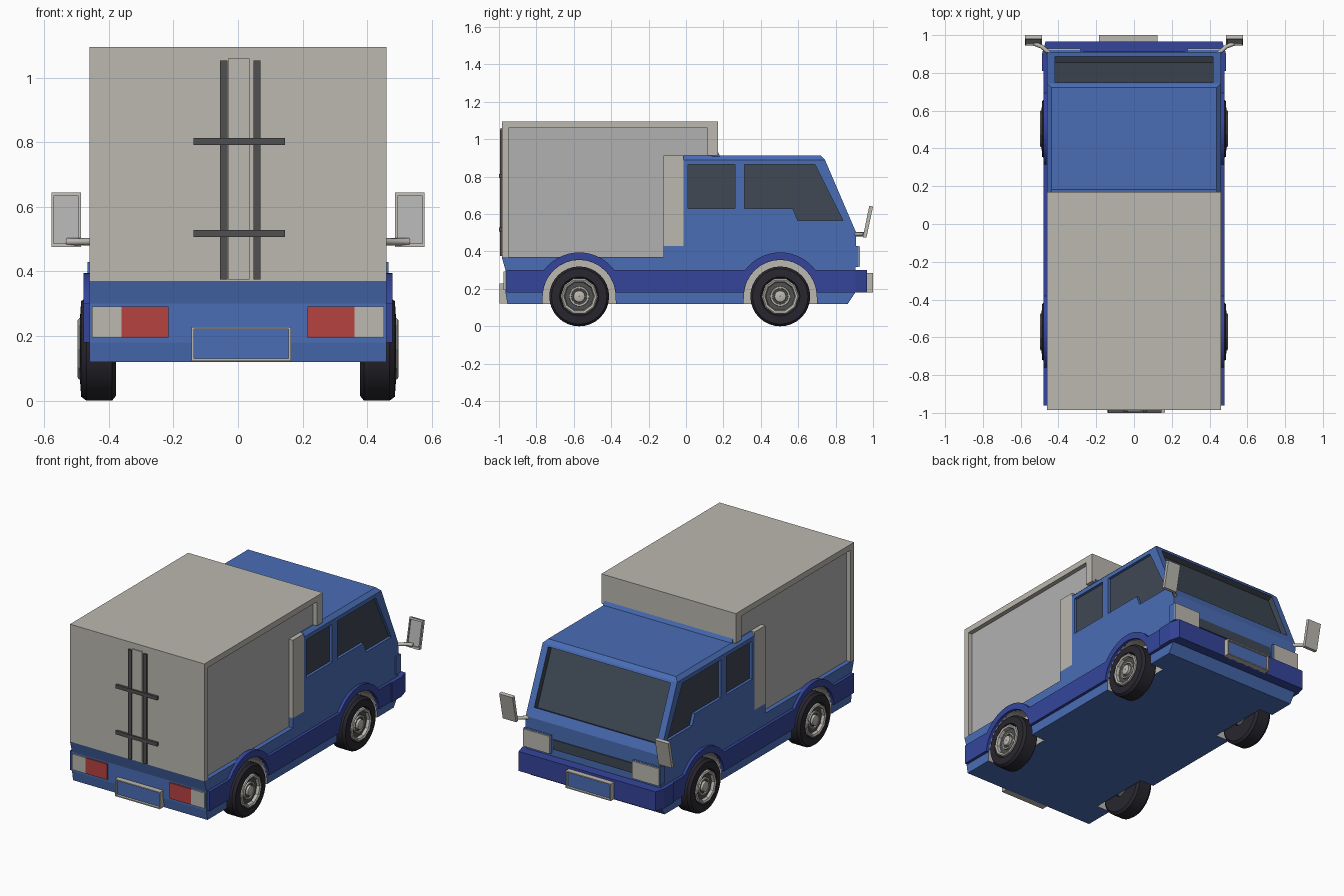
import bpy, bmesh
from math import sin, cos, pi, asin

if "Cube" in bpy.data.objects:
    bpy.data.objects.remove(bpy.data.objects["Cube"])

def material(name, r, g, b):
    m = bpy.data.materials.new(name)
    m.diffuse_color = (r, g, b, 1)
    m.use_nodes = True
    m.node_tree.nodes["Principled BSDF"].inputs["Base Color"].default_value = m.diffuse_color
    return m

BLUE = material("blue", .068, .155, .47)
NAVY = material("navy", .035, .06, .33)
BEIGE = material("beige", .50, .48, .435)
PANEL = material("panel_grey", .44, .44, .44)
GLASS = material("glass", .05, .065, .09)
RED = material("red", .47, .055, .05)
TYRE = material("tyre", .022, .02, .028)
DARK = material("dark_metal", .08, .08, .08)

def finish(name, bm, mat):
    bmesh.ops.recalc_face_normals(bm, faces=bm.faces)
    me = bpy.data.meshes.new(name)
    bm.to_mesh(me)
    bm.free()
    me.materials.append(mat)
    ob = bpy.data.objects.new(name, me)
    bpy.context.collection.objects.link(ob)
    return ob

def prism(name, pts, a, b, mat, axis="x"):
    """Extrude a (y,z) outline along x, or an (x,y) outline along z."""
    bm = bmesh.new()
    place = (lambda p, t: (t, *p)) if axis == "x" else (lambda p, t: (*p, t))
    lo = [bm.verts.new(place(p, a)) for p in pts]
    hi = [bm.verts.new(place(p, b)) for p in pts]
    bm.faces.new(lo)
    bm.faces.new(hi)
    for i in range(len(pts)):
        j = (i + 1) % len(pts)
        bm.faces.new((lo[i], lo[j], hi[j], hi[i]))
    return finish(name, bm, mat)

def box(name, x0, x1, y0, y1, z0, z1, mat):
    return prism(name, [(y0, z0), (y1, z0), (y1, z1), (y0, z1)], x0, x1, mat)

def lathe(name, pts, centre, side, n, mat):
    """Revolve a closed (x, radius) outline around the axle."""
    bm = bmesh.new()
    rings = [[bm.verts.new((side * x, centre[0] + r * cos(2 * pi * k / n), centre[1] + r * sin(2 * pi * k / n)))
              for k in range(n)] for x, r in pts]
    for i in range(len(rings)):
        a, b = rings[i], rings[(i + 1) % len(rings)]
        for k in range(n):
            m = (k + 1) % n
            bm.faces.new((a[k], a[m], b[m], b[k]))
    return finish(name, bm, mat)

def cut(target, cutter):
    cutter.hide_render = True
    mod = target.modifiers.new("cut", "BOOLEAN")
    mod.object = cutter
    mod.solver = "EXACT"
    mod.material_mode = "TRANSFER"
    bpy.context.view_layer.objects.active = target
    bpy.ops.object.modifier_apply(modifier=mod.name)
    bpy.data.objects.remove(cutter)

def arc(c, r, a0, a1, n=16):
    return [(c[0] + r * cos(a0 + (a1 - a0) * i / n), c[1] + r * sin(a0 + (a1 - a0) * i / n)) for i in range(n + 1)]

W = .46
REAR, FRONT = (-.571, .16), (.504, .16)

# Cab and chassis in one side profile
body = prism("cab_body", [(-.955, .12), (.865, .12), (.905, .18), (.91, .50), (.743, .89), (-.013, .89),
                          (-.013, .43), (-.12, .43), (-.12, .37), (-.985, .37), (-.965, .30), (-.965, .18)],
             -W, W, BLUE)

# Chamfered roof cap
bm = bmesh.new()
lo = [bm.verts.new(p) for p in ((-W, -.013, .89), (W, -.013, .89), (W, .743, .89), (-W, .743, .89))]
hi = [bm.verts.new(p) for p in ((-.437, -.013, .912), (.437, -.013, .912), (.437, .722, .912), (-.437, .722, .912))]
bm.faces.new(lo)
bm.faces.new(hi)
for i in range(4):
    j = (i + 1) % 4
    bm.faces.new((lo[i], lo[j], hi[j], hi[i]))
finish("cab_roof", bm, BLUE)
prism("roof_fairing", [(.14, .905), (.185, .905), (.17, .935), (.14, .935)], -.44, .44, BLUE)

# Recessed windscreen
def on_screen(s, d):
    return (.91 - .394 * s - .919 * d, .50 + .919 * s - .394 * d)
cut(body, prism("screen_cutter", [on_screen(.06, -.03), on_screen(.06, .035), on_screen(.41, .035),
                                  on_screen(.41, -.03)], -.418, .418, GLASS))

# Side windows and wheel wells
windows = [[(.01, .63), (.263, .63), (.263, .865), (.01, .865)],
           [(.314, .63), (.571, .63), (.598, .565), (.84, .565), (.69, .865), (.314, .865)]]
for s in (1, -1):
    for pts in windows:
        cut(body, prism("window_cutter", pts, s * .44, s * .50, BLUE))
        prism("side_window", pts, s * .435, s * .443, GLASS)
    for c in (REAR, FRONT):
        well = [(c[0] + .197, .05)] + arc(c, .195, 0, pi) + [(c[0] - .197, .05)]
        cut(body, prism("well_cutter", well, s * .365, s * .6, BEIGE))

# Cargo box: recessed side panels inside a pale frame
box("box_side_panels", -.432, .432, -.97, .15, .36, 1.08, PANEL)
box("box_top", -W, W, -.985, .17, 1.06, 1.096, BEIGE)
box("box_rear", -W, W, -.985, -.95, .37, 1.06, BEIGE)
box("box_front", -W, W, .115, .17, .912, 1.06, BEIGE)
for s in (1, -1):
    box("box_side_post", s * .40, s * W, -.12, -.013, .43, .912, BEIGE)

# Side skirts with wheel arch lips
a = asin(.14 / .235)
b = asin(.02 / .195)
skirt = [(-.96, .18), (-.96, .30)]
for c in (REAR, FRONT):
    skirt += arc(c, .235, pi - a, a)
skirt += [(.81, .30), (.81, .18)]
for c in (FRONT, REAR):
    skirt += arc(c, .195, b, pi - b)
for s in (1, -1):
    prism("side_skirt", skirt, s * .45, s * .478, NAVY)

# Front bumper, grille and headlamps
prism("front_bumper", [(-.486, .81), (-.486, .905), (-.468, .967), (.468, .967), (.486, .905), (.486, .81)],
      .18, .30, NAVY, "z")
box("grille", -.27, .27, .89, .914, .345, .405, GLASS)
for s in (1, -1):
    box("headlamp_housing", s * .28, s * .467, .875, .922, .318, .43, BLUE)
    box("headlamp", s * .283, s * .465, .92, .93, .32, .428, BEIGE)

# Number plate frames
def plate(name, x0, x1, y0, y1, z0, z1, inner):
    t = .007
    box(name + "_back", x0 + t, x1 - t, inner[0], inner[1], z0 + t, z1 - t, BLUE)
    box(name + "_bottom", x0, x1, y0, y1, z0, z0 + t, BEIGE)
    box(name + "_top", x0, x1, y0, y1, z1 - t, z1, BEIGE)
    box(name + "_left", x0, x0 + t, y0, y1, z0 + t, z1 - t, BEIGE)
    box(name + "_right", x1 - t, x1, y0, y1, z0 + t, z1 - t, BEIGE)
plate("front_plate", -.185, .125, .96, 1.0, .18, .285, (.96, .985))
plate("rear_plate", -.144, .164, -.998, -.95, .123, .228, (-.982, -.95))

# Tail lamps
for s in (1, -1):
    box("tail_lamp_red", s * .215, s * .361, -.975, -.95, .195, .292, RED)
    box("tail_lamp_clear", s * .361, s * .452, -.975, -.95, .195, .292, BEIGE)

# Rear door bars
box("door_centre_bar", -.031, .036, -.991, -.98, .375, 1.06, BEIGE)
for x in (-.055, .048):
    box("door_rail", x, x + .022, -.995, -.98, .375, 1.053, DARK)
for z in (.507, .792):
    box("door_latch_bar", -.138, .145, -1.0, -.984, z, z + .022, DARK)

# Wing mirrors on curved arms
for s in (1, -1):
    shell = prism("mirror_shell", [(.945, .475), (.965, .475), (1.0, .64), (.98, .645)], s * .487, s * .578, BEIGE)
    cut(shell, prism("mirror_cutter", [(.93, .487), (.956, .487), (.986, .633), (.95, .633)],
                     s * .494, s * .571, PANEL))
    cu = bpy.data.curves.new("mirror_arm", "CURVE")
    cu.dimensions = "3D"
    cu.bevel_depth = .011
    cu.bevel_resolution = 2
    cu.use_fill_caps = True
    sp = cu.splines.new("POLY")
    path = [(.43, .89), (.49, .94), (.53, .955)]
    sp.points.add(2)
    for p, (x, y) in zip(sp.points, path):
        p.co = (s * x, y, .492, 1)
    cu.materials.append(BEIGE)
    bpy.context.collection.objects.link(bpy.data.objects.new("mirror_arm", cu))

# Wheels: tyre, faceted rim ring, dish and hub
for s in (1, -1):
    for c in (REAR, FRONT):
        tyre = lathe("tyre", [(.378, .05), (.378, .145), (.39, .16), (.47, .16), (.486, .148), (.489, .105),
                              (.47, .095), (.47, .05)], c, s, 32, TYRE)
        lathe("rim_ring", [(.462, .10), (.492, .10), (.497, .093), (.492, .082), (.462, .075)], c, s, 10, BEIGE)
        lathe("rim_dish", [(.40, .001), (.40, .085), (.474, .08), (.474, .001)], c, s, 20, DARK)
        lathe("rim_inner_ring", [(.465, .055), (.482, .052), (.482, .043), (.465, .04)], c, s, 20, BEIGE)
        hub = lathe("hub", [(.46, .001), (.46, .034), (.488, .03), (.49, .026), (.49, .001)], c, s, 20, BEIGE)
        for ob in (tyre, hub):
            bpy.ops.object.select_all(action="DESELECT")
            ob.select_set(True)
            bpy.context.view_layer.objects.active = ob
            bpy.ops.object.shade_smooth_by_angle(angle=.6)
